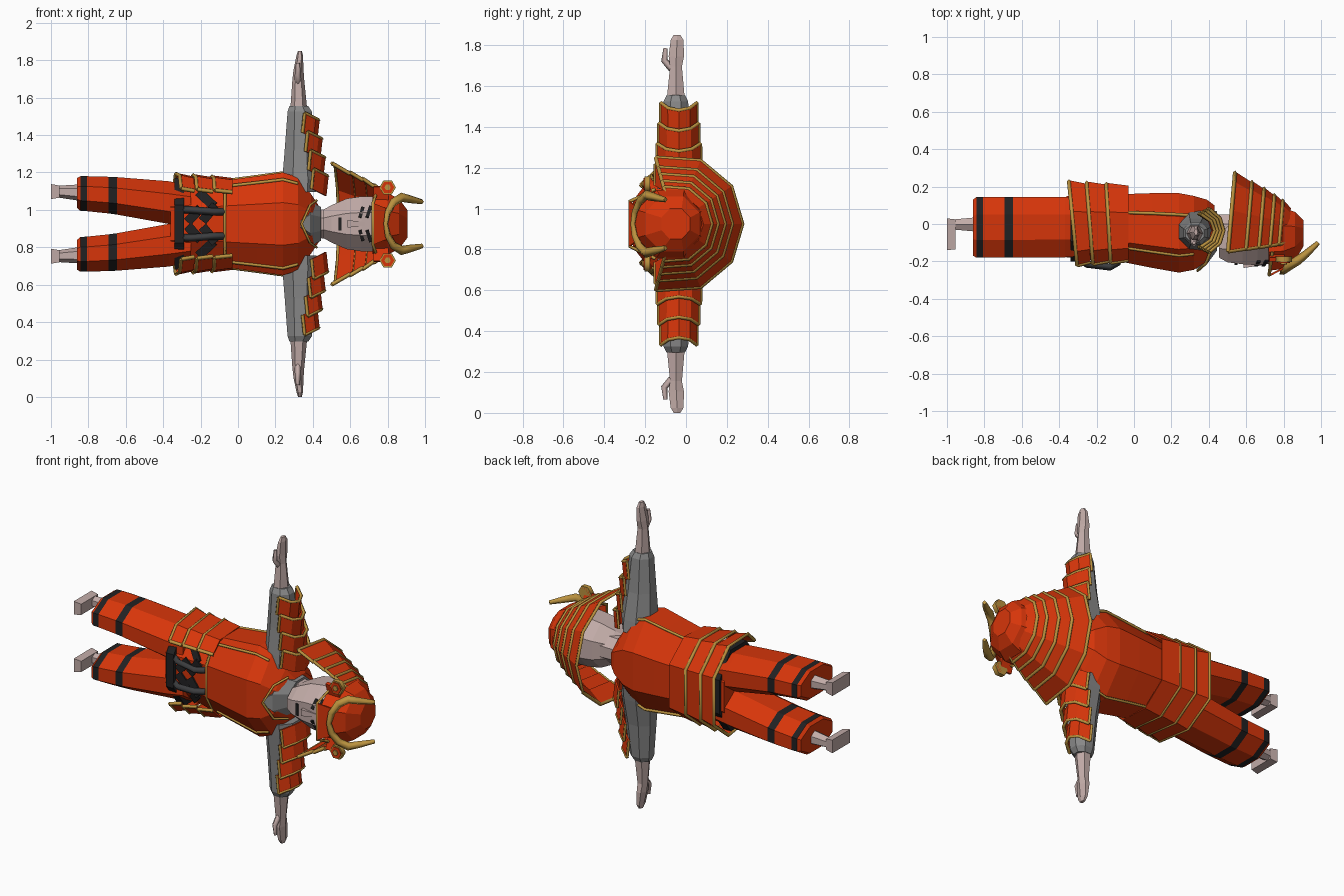
import bpy, bmesh, math
from mathutils import Vector

if "Cube" in bpy.data.objects:
    bpy.data.objects.remove(bpy.data.objects["Cube"])

MID = 0.925  # height of the body's centre line; the body lies along x


def material(name, r, g, b):
    m = bpy.data.materials.new(name)
    m.use_nodes = True
    m.diffuse_color = (r, g, b, 1)
    m.node_tree.nodes["Principled BSDF"].inputs["Base Color"].default_value = (r, g, b, 1)
    return m


RED = material("lacquer red", 0.68, 0.036, 0.003)
GOLD = material("gold trim", 0.50, 0.29, 0.05)
GREY = material("grey cloth", 0.25, 0.25, 0.25)
SKIN = material("pale skin", 0.54, 0.41, 0.39)
BLACK = material("black cloth", 0.015, 0.015, 0.016)
STRAP = material("dark strap", 0.045, 0.047, 0.05)


def mesh_object(name, bm, mats):
    bmesh.ops.recalc_face_normals(bm, faces=bm.faces)
    me = bpy.data.meshes.new(name)
    bm.to_mesh(me)
    bm.free()
    for m in mats:
        me.materials.append(m)
    ob = bpy.data.objects.new(name, me)
    bpy.context.collection.objects.link(ob)
    return ob


def skin_rows(name, rows, mats, closed, thick=0.0, rule=None):
    """Join rows of (x, y, side) points into a surface."""
    bm = bmesh.new()
    vs = [[bm.verts.new((x, y, MID + s)) for x, y, s in row] for row in rows]
    n = len(vs[0])
    for a, b in zip(vs, vs[1:]):
        for i in range(n if closed else n - 1):
            j = (i + 1) % n
            bm.faces.new((a[i], a[j], b[j], b[i]))
    if closed:
        bm.faces.new(vs[0])
        bm.faces.new(vs[-1])
    if rule:
        for f in bm.faces:
            f.material_index = rule(f.calc_center_median())
    ob = mesh_object(name, bm, mats)
    if thick:
        mod = ob.modifiers.new("thickness", "SOLIDIFY")
        mod.thickness, mod.offset = thick, 0
    return ob


def loft(name, sections, mat, n=8, axis="x", rule=None, extra=()):
    """Sections are (position, y0, y1, w0, w1); axis is x or the side direction."""
    rows = []
    for u, y0, y1, w0, w1 in sections:
        row = []
        for i in range(n):
            a, r = math.tau * (i + 0.5) / n, 1 / math.cos(math.pi / n)
            y = (y0 + y1) / 2 + (y1 - y0) / 2 * r * math.cos(a)
            w = (w0 + w1) / 2 + (w1 - w0) / 2 * r * math.sin(a)
            row.append((u, y, w) if axis == "x" else (w, y, u))
        rows.append(row)
    return skin_rows(name, rows, (mat, *extra), True, rule=rule)


def tube(name, pts, mat, r=0.011, radii=None, k=0):
    cu = bpy.data.curves.new(name, "CURVE")
    cu.dimensions, cu.bevel_depth, cu.bevel_resolution, cu.use_fill_caps = "3D", r, k, True
    sp = cu.splines.new("POLY")
    sp.points.add(len(pts) - 1)
    for i, (x, y, s) in enumerate(pts):
        sp.points[i].co = (x, y, MID + s, 1)
        sp.points[i].radius = radii[i] if radii else 1
    tmp = bpy.data.objects.new(name, cu)
    bpy.context.collection.objects.link(tmp)
    me = bpy.data.meshes.new_from_object(tmp.evaluated_get(bpy.context.evaluated_depsgraph_get()))
    bpy.data.objects.remove(tmp)
    me.materials.clear()
    me.materials.append(mat)
    bpy.context.collection.objects.link(bpy.data.objects.new(name, me))


def bar(name, p, q, width, mat, thick=0.009):
    """Flat plate from p to q, facing the front."""
    p, q = Vector(p), Vector(q)
    w = (q - p).cross(Vector((0, 1, 0))).normalized() * width / 2
    skin_rows(name, [[p - w, p + w], [q - w, q + w]], (mat,), False, thick)


def mirrored(pts, side):
    return [(x, y, s * side) for x, y, s in pts]


# Torso, belt and neck
TORSO = [(-0.36, -0.18, 0.15, 0.215), (-0.2, -0.18, 0.15, 0.21), (-0.05, -0.205, 0.16, 0.235),
         (0.1, -0.235, 0.165, 0.255), (0.24, -0.26, 0.165, 0.275), (0.32, -0.245, 0.15, 0.25),
         (0.39, -0.2, 0.13, 0.16), (0.43, -0.14, 0.1, 0.1)]
loft("torso", [(x, a, b, -w, w) for x, a, b, w in TORSO], RED)
loft("hip_belt", [(x, -0.2, 0.165, -0.245, 0.245) for x in (-0.34, -0.29)], BLACK)
loft("collar", [(0.335, -0.24, 0.05, -0.04, 0.04), (0.385, -0.222, 0.07, -0.12, 0.12),
                (0.445, -0.14, 0.07, -0.09, 0.09)], GREY)
loft("neck", [(0.4, -0.12, 0.05, -0.075, 0.075), (0.54, -0.12, 0.05, -0.08, 0.08)], SKIN)
tube("neckline_trim", [(0.42, -0.12, -0.125), (0.385, -0.21, -0.1), (0.34, -0.25, 0),
                       (0.385, -0.21, 0.1), (0.42, -0.12, 0.125)], GOLD, 0.008)
tube("waist_trim", [(-0.07, -0.15, -0.185), (-0.07, -0.2, -0.1),
                    (-0.07, -0.2, 0.1), (-0.07, -0.15, 0.185)], GOLD, 0.008)

# Head
loft("head", [(0.455, -0.18, -0.01, -0.075, 0.075), (0.5, -0.205, 0.03, -0.1, 0.1),
              (0.58, -0.215, 0.07, -0.135, 0.135), (0.66, -0.22, 0.08, -0.147, 0.147),
              (0.76, -0.21, 0.08, -0.147, 0.147)], SKIN)
loft("nose", [(0.585, -0.235, -0.2, -0.02, 0.02), (0.68, -0.222, -0.2, -0.01, 0.01)], SKIN, n=4)
bar("mouth", (0.545, -0.214, -0.035), (0.545, -0.214, 0.035), 0.018, BLACK)

# Helmet bowl and crest
loft("helmet_bowl", [(0.72, -0.25, 0.09, -0.16, 0.16), (0.8, -0.24, 0.085, -0.165, 0.165),
                     (0.86, -0.2, 0.065, -0.135, 0.135), (0.905, -0.12, 0.02, -0.075, 0.075)], RED)
skin_rows("helmet_visor", [[(0.8, -0.235, -0.08), (0.8, -0.235, 0.08)],
                           [(0.725, -0.275, -0.11), (0.725, -0.275, 0.11)]], (RED,), False, 0.01)
tube("visor_trim", [(0.74, -0.15, -0.17), (0.722, -0.275, -0.11),
                    (0.722, -0.275, 0.11), (0.74, -0.15, 0.17)], GOLD, 0.009)
HALF = [(0.80, -0.25, 0.06), (0.83, -0.225, 0.115), (0.875, -0.195, 0.142),
        (0.92, -0.16, 0.132), (0.985, -0.1, 0.118)]
tube("helmet_crest", mirrored(HALF[::-1], -1) + [(0.79, -0.26, 0)] + HALF, GOLD, 0.021,
     [0.6, 1, 1.2, 1.1, 0.9, 0.7, 0.9, 1.1, 1.2, 1, 0.6])

# Flared neck guard in overlapping tiers
ANGLES = [math.radians(a) for a in (-105, -67, -33, 0, 33, 67, 105)]


def guard_ring(x, r):
    return [(x - 0.03 * (1 - math.cos(a)) * r / 0.34, -0.06 + r * math.cos(a), r * math.sin(a))
            for a in ANGLES]


TIERS = [(0.54, 0.335), (0.63, 0.285), (0.695, 0.25), (0.75, 0.215), (0.795, 0.185), (0.835, 0.15)]
for i, ((x0, r0), (x1, r1)) in enumerate(zip(TIERS, TIERS[1:])):
    low, high = guard_ring(x0, r0), guard_ring(x1, r1 - 0.008)
    skin_rows(f"neck_guard_tier_{i + 1}", [low, high], (RED,), False, 0.01)
    tube(f"neck_guard_trim_{i + 1}", low, GOLD)
    for e in (0, -1):
        tube(f"neck_guard_end_trim_{i + 1}", [low[e], high[e]], GOLD)

# Hip skirt: three slanted tiers, open at the front
HALF_SKIRT = [(-0.197, 0.172), (-0.13, 0.235), (0.06, 0.245), (0.205, 0.13)]
SKIRT = HALF_SKIRT + [(y, -s) for y, s in HALF_SKIRT[::-1]]


def skirt_ring(x, k, slant):
    return [(x - slant * y, y * k, s * (1 + (k - 1) * 0.8)) for y, s in SKIRT]


TIER_X = [-0.03, -0.135, -0.235, -0.325]
for i in range(3):
    top = skirt_ring(TIER_X[i] - 0.005 * i, 0.98 + 0.025 * i, 0.03 * i)
    hem = skirt_ring(TIER_X[i + 1], 1.05 + 0.035 * i, 0.06 + 0.025 * i)
    skin_rows(f"skirt_tier_{i + 1}", [top, hem], (RED,), False, 0.01)
    tube(f"skirt_trim_{i + 1}", hem, GOLD)
    for e in (0, -1):
        tube(f"skirt_end_trim_{i + 1}", [top[e], hem[e]], GOLD)


def limb(name, sections, mat, side, **kw):
    return loft(name, [(u * side, a, b, c, d) for u, a, b, c, d in sections], mat, axis="s", **kw)


def band(c):
    return int(-0.69 < c.x < -0.65 or -0.84 < c.x < -0.815)


for side, tag in ((1, "left"), (-1, "right")):
    def m(*pts):
        return mirrored(pts, side)

    # Legs with black bands, and feet
    legs = [(-0.86, -0.17, 0.13, 0.085, 0.245), (-0.843, -0.18, 0.145, 0.07, 0.255),
            (-0.808, -0.18, 0.145, 0.068, 0.255), (-0.692, -0.18, 0.145, 0.056, 0.252),
            (-0.648, -0.18, 0.145, 0.05, 0.25), (-0.37, -0.178, 0.145, 0.0, 0.228),
            (-0.25, -0.17, 0.14, 0.0, 0.205)]
    loft(f"{tag}_trouser_leg", [(x, a, b, c * side, d * side) for x, a, b, c, d in legs],
         RED, extra=(BLACK,), rule=band)
    loft(f"{tag}_ankle", [(-0.85, -0.04, 0.035, 0.13 * side, 0.205 * side),
                          (-0.96, -0.03, 0.025, 0.145 * side, 0.2 * side)], SKIN, n=6)
    loft(f"{tag}_foot", [(-1.0, -0.14, 0.03, 0.133 * side, 0.213 * side),
                         (-0.955, -0.135, 0.025, 0.14 * side, 0.205 * side)], SKIN, n=4)

    # Sleeve, hand and thumb
    limb(f"{tag}_sleeve", [(0.17, -0.14, 0.07, 0.255, 0.42), (0.24, -0.135, 0.06, 0.237, 0.43),
                           (0.4, -0.12, 0.03, 0.25, 0.415), (0.6, -0.11, 0.01, 0.265, 0.395),
                           (0.63, -0.095, -0.005, 0.275, 0.375)], GREY, side)
    limb(f"{tag}_hand", [(0.6, -0.095, -0.005, 0.285, 0.365), (0.77, -0.078, -0.02, 0.295, 0.35),
                         (0.82, -0.085, -0.01, 0.3, 0.347), (0.9, -0.075, -0.012, 0.315, 0.345),
                         (0.925, -0.06, -0.028, 0.322, 0.34)], SKIN, side, n=6)
    tube(f"{tag}_thumb", m((0.32, -0.07, 0.76), (0.32, -0.106, 0.8), (0.32, -0.1, 0.86)),
         SKIN, 0.015, [1.2, 1.1, 0.7])

    # Shoulder armour: four bent plates
    def plate_row(s, drop, grow):
        prof = ((-0.095, 0.075), (-0.055, 0.02), (0, 0), (0.055, 0.02), (0.095, 0.075))
        return m(*[(0.495 - 0.08 * s - drop - d, -0.035 + y * grow, s + d * 0.5) for y, d in prof])

    for i in range(4):
        s = 0.15 + 0.1 * i
        start = plate_row(s, 0.015 + 0.008 * i, 1.22 - 0.1 * i)
        end = plate_row(s + 0.105, 0.008 * i - 0.005, 1.2 - 0.09 * i)
        skin_rows(f"{tag}_shoulder_plate_{i + 1}", [start, end], (RED,), False, 0.01)
        tube(f"{tag}_shoulder_trim_{i + 1}", end, GOLD, 0.01)
        for e in (0, -1):
            tube(f"{tag}_shoulder_edge_{i + 1}", [start[e], end[e]], GOLD, 0.009)

    # Trim along the sides of the chest armour
    for part, fs, fy in (("front", 0.85, -0.57), ("back", 0.98, 0.46)):
        line = [(x, (a + b) / 2 + fy * (b - a) / 2, fs * w + 0.003) for x, a, b, w in TORSO[2:6]]
        tube(f"{tag}_{part}_chest_trim", m(*line), GOLD, 0.009)

    # Waist sash and looped straps
    for p, q in (((-0.27, -0.188, 0.01), (-0.2, -0.188, 0.085)),
                 ((-0.19, -0.192, 0.015), (-0.12, -0.2, 0.1)),
                 ((-0.21, -0.135, 0.17), (-0.13, -0.195, 0.095))):
        bar(f"{tag}_sash", *m(p, q), 0.05, BLACK)
    tube(f"{tag}_loop_strap", m((-0.29, -0.18, 0.075), (-0.25, -0.215, 0.075),
                                (-0.13, -0.23, 0.065), (-0.08, -0.2, 0.065)), STRAP, 0.02)

    # Eyes and brows
    bar(f"{tag}_eye", *m((0.652, -0.224, 0.035), (0.668, -0.2, 0.09)), 0.018, BLACK)
    bar(f"{tag}_brow", *m((0.69, -0.224, 0.035), (0.71, -0.197, 0.095)), 0.018, BLACK)

    # Helmet side flaps with round gold bosses
    bar(f"{tag}_helmet_flap", *m((0.765, -0.17, 0.13), (0.765, -0.19, 0.2)), 0.08, RED, 0.02)
    for part, mat, y, r in (("rim", GOLD, -0.203, 0.044), ("disc", RED, -0.209, 0.035),
                            ("boss", GOLD, -0.216, 0.017)):
        tube(f"{tag}_flap_{part}", m((0.8, -0.175, 0.195), (0.8, y, 0.195)), mat, r, k=1)
